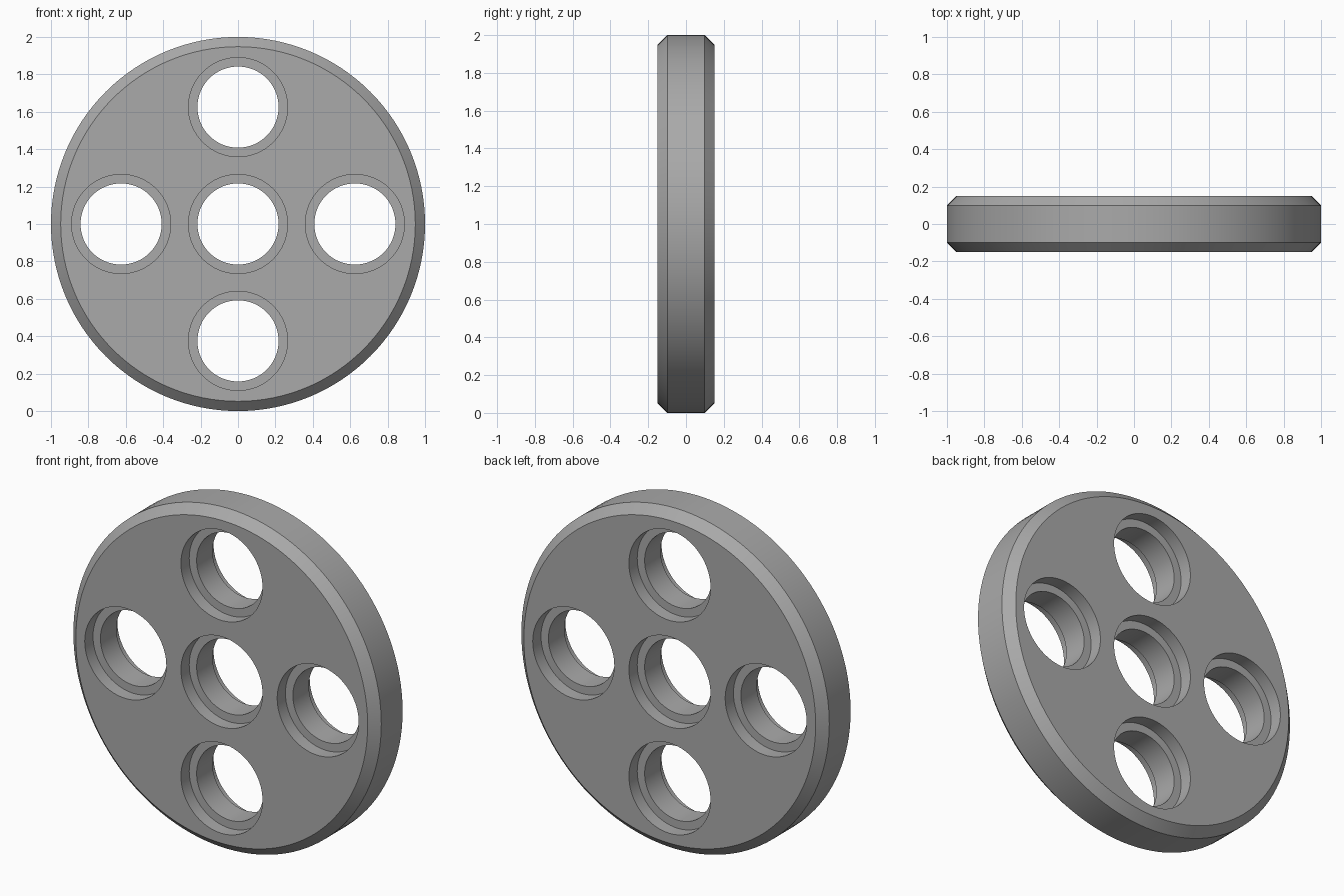
import bpy
import bmesh
import math
from mathutils import Matrix

cube = bpy.data.objects.get("Cube")
if cube:
    bpy.data.objects.remove(cube, do_unlink=True)

RADIUS, HALF, CHAMFER = 1.0, 0.151, 0.052
HOLE, BORE, BORE_DEPTH, PITCH = 0.217, 0.265, 0.077, 0.625

grey = bpy.data.materials.new("Grey plastic")
grey.use_nodes = True
colour = (0.4, 0.4, 0.4, 1)
grey.diffuse_color = colour
grey.node_tree.nodes["Principled BSDF"].inputs["Base Color"].default_value = colour


def turned(name, profile, segments, x=0.0, z=0.0):
    """Closed solid turned about the y axis from (radius, y) points."""
    bm = bmesh.new()
    rings = []
    for r, y in profile:
        ring = []
        for i in range(segments):
            a = 2 * math.pi * i / segments
            ring.append(bm.verts.new((r * math.cos(a), y, r * math.sin(a))))
        rings.append(ring)
    for low, high in zip(rings, rings[1:]):
        for i in range(segments):
            j = (i + 1) % segments
            bm.faces.new((low[i], low[j], high[j], high[i]))
    bm.faces.new(rings[0])
    bm.faces.new(rings[-1])
    bmesh.ops.recalc_face_normals(bm, faces=bm.faces)
    bmesh.ops.transform(bm, matrix=Matrix.Translation((x, 0, z)), verts=bm.verts)
    mesh = bpy.data.meshes.new(name)
    bm.to_mesh(mesh)
    bm.free()
    mesh.materials.append(grey)
    obj = bpy.data.objects.new(name, mesh)
    bpy.context.collection.objects.link(obj)
    return obj


# Chamfered disc
wheel = turned("wheel_disc", [
    (RADIUS - CHAMFER, -HALF), (RADIUS, CHAMFER - HALF),
    (RADIUS, HALF - CHAMFER), (RADIUS - CHAMFER, HALF)], 128, z=RADIUS)

# Five through holes, counterbored on both sides
ledge = HALF - BORE_DEPTH
hole_profile = [(BORE, -2 * HALF), (BORE, -ledge), (HOLE, -ledge),
                (HOLE, ledge), (BORE, ledge), (BORE, 2 * HALF)]
bpy.context.view_layer.objects.active = wheel
for x, z in ((0, 0), (PITCH, 0), (-PITCH, 0), (0, PITCH), (0, -PITCH)):
    cutter = turned("hole_cutter", hole_profile, 64, x, RADIUS + z)
    cutter.hide_render = True
    cut = wheel.modifiers.new("Hole", "BOOLEAN")
    cut.operation = "DIFFERENCE"
    cut.solver = "EXACT"
    cut.object = cutter
    bpy.ops.object.modifier_apply(modifier=cut.name)
    bpy.data.objects.remove(cutter, do_unlink=True)

# Smooth round walls, crisp edges
bpy.ops.object.select_all(action="DESELECT")
wheel.select_set(True)
bpy.ops.object.shade_smooth_by_angle(angle=math.radians(30))
